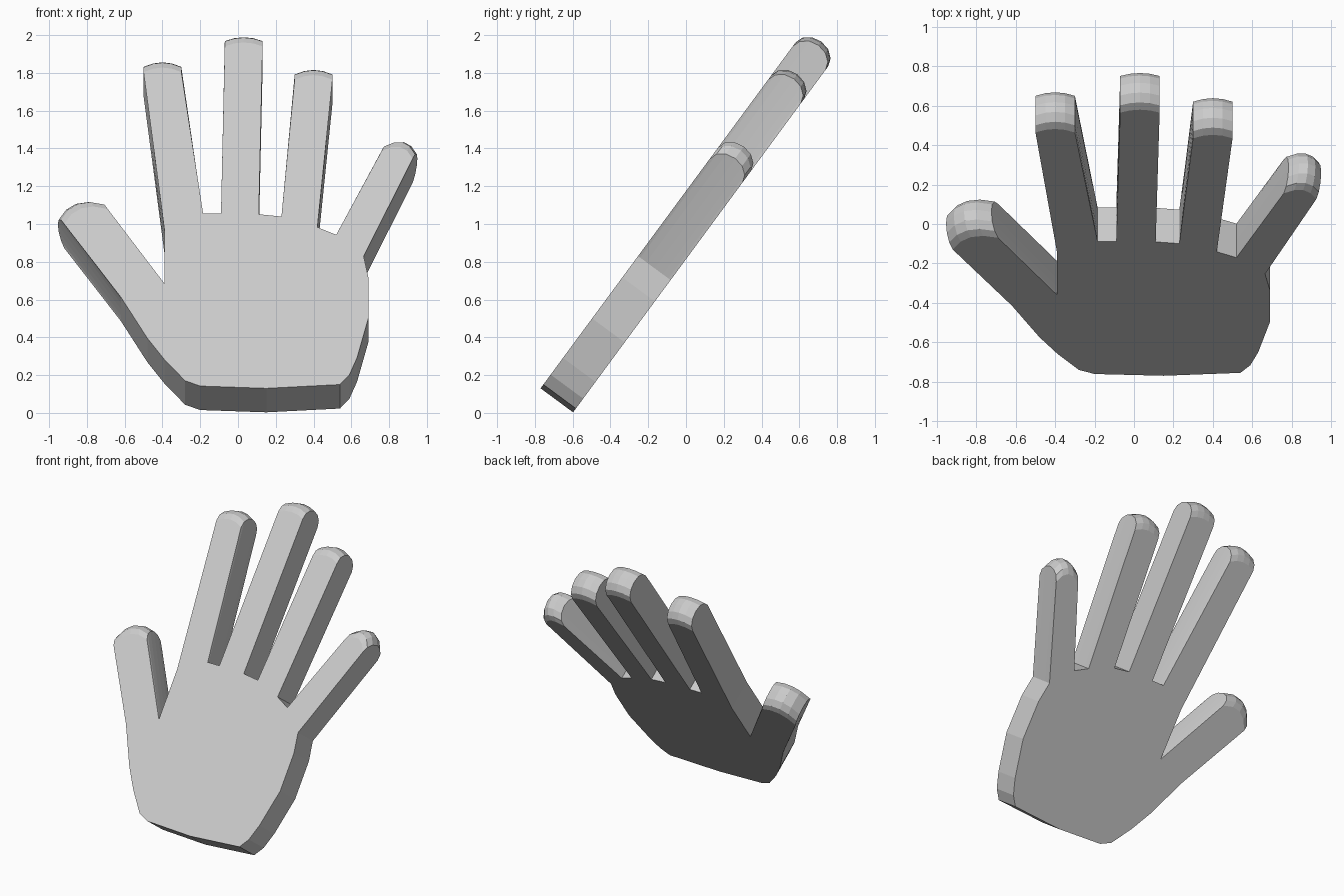
import bpy
import bmesh
import math
from mathutils import Vector

THICKNESS = 0.214
CAP_DEPTH = 0.085
CAP_STEPS = 6
ARC_STEPS = 4

if "Cube" in bpy.data.objects:
    bpy.data.objects.remove(bpy.data.objects["Cube"], do_unlink=True)


def plain_material(name, color):
    material = bpy.data.materials.new(name)
    material.diffuse_color = color
    material.use_nodes = True
    shader = material.node_tree.nodes["Principled BSDF"]
    shader.inputs["Base Color"].default_value = color
    return material


def plain_points(*points):
    """Outline points that get a straight side wall."""
    return [(Vector(point), Vector((0, 0))) for point in points]


def fingertip(start, end, bulge):
    """Arc from one tip corner to the other, with its rounding direction."""
    start, end = Vector(start), Vector(end)
    along = (end - start).normalized()
    outward = Vector((-along.y, along.x))
    result = []
    for step in range(ARC_STEPS + 1):
        fraction = step / ARC_STEPS
        rise = bulge * (1 - (2 * fraction - 1) ** 2)
        result.append((start.lerp(end, fraction) + outward * rise, outward))
    return result


# Flat hand outline, clockwise from the bottom of the thumb side
outline = plain_points((-0.2, 0.015), (-0.28, 0.05), (-0.39, 0.19),
                       (-0.48, 0.33), (-0.62, 0.6))
# Thumb and the web beside it
outline += fingertip((-0.92, 1.08), (-0.69, 1.18), 0.06)
outline += plain_points((-0.39, 0.69), (-0.39, 1.05))
# Index finger
outline += fingertip((-0.5, 2.08), (-0.3, 2.08), 0.03)
outline += plain_points((-0.185, 1.15), (-0.09, 1.15))
# Middle finger
outline += fingertip((-0.07, 2.25), (0.13, 2.25), 0.025)
outline += plain_points((0.11, 1.145), (0.23, 1.13))
# Ring finger
outline += fingertip((0.3, 2.03), (0.5, 2.03), 0.03)
outline += plain_points((0.42, 1.06), (0.52, 1.01))
# Little finger
outline += fingertip((0.76, 1.56), (0.925, 1.51), 0.055)
# Outer edge of the palm and the wrist corner
outline += plain_points((0.665, 0.87), (0.69, 0.73), (0.69, 0.46),
                        (0.63, 0.2), (0.59, 0.09), (0.54, 0.025), (0.15, 0))

# Rings of vertices run from the front face round to the back face
bm = bmesh.new()
rings = []
for step in range(CAP_STEPS + 1):
    angle = math.pi * step / CAP_STEPS
    height = -THICKNESS * (1 - math.cos(angle)) / 2
    reach = CAP_DEPTH * math.sin(angle)
    ring = []
    for point, outward in outline:
        place = point + outward * reach
        ring.append(bm.verts.new((place.x, place.y, height)))
    rings.append(ring)

# Side walls and rounded fingertips
count = len(outline)
for upper, lower in zip(rings, rings[1:]):
    for i in range(count):
        j = (i + 1) % count
        bm.faces.new((upper[i], upper[j], lower[j], lower[i]))

# Front and back of the hand
bm.faces.new(list(reversed(rings[0])))
bm.faces.new(rings[-1])
bmesh.ops.recalc_face_normals(bm, faces=bm.faces[:])
large_faces = [face for face in bm.faces if len(face.verts) > 4]
bmesh.ops.triangulate(bm, faces=large_faces)

mesh = bpy.data.meshes.new("hand")
bm.to_mesh(mesh)
bm.free()
mesh.materials.append(plain_material("light grey", (0.6, 0.6, 0.6, 1)))

# Lean the flat hand backwards onto its wrist edge
hand = bpy.data.objects.new("hand", mesh)
hand.rotation_euler.x = math.radians(53.6)
hand.location = (0, -0.77, 0.13)
bpy.context.scene.collection.objects.link(hand)
